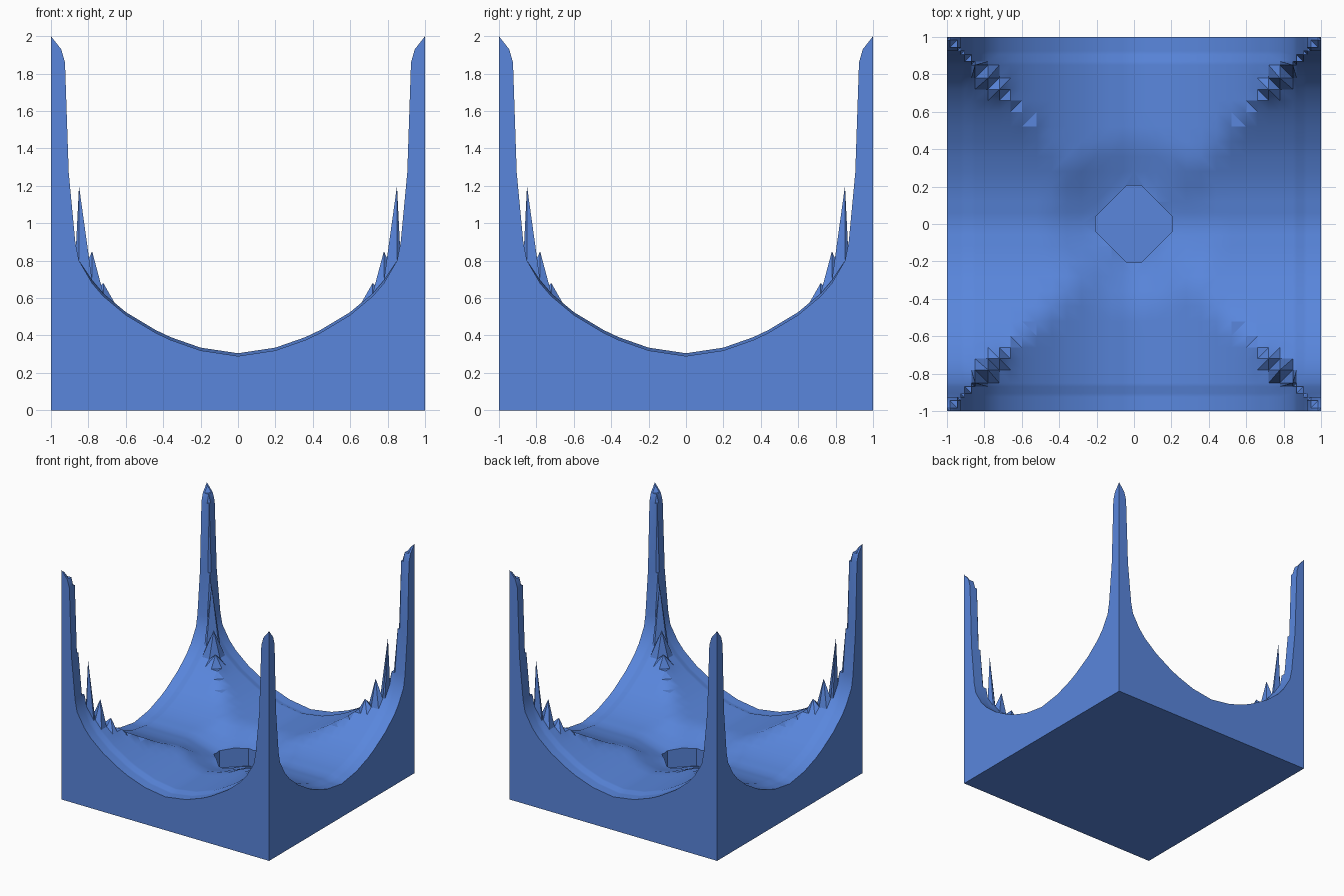
import bpy, bmesh, math

if "Cube" in bpy.data.objects:
    bpy.data.objects.remove(bpy.data.objects["Cube"])

# Height of the channelled top, as a profile of the smaller of |x| and |y|
FLOOR = [(0, .29), (.2, .32), (.4, .39), (.6, .51), (.72, .61), (.78, .68),
         (.85, .80), (.87, .90), (.905, 1.27), (.925, 1.86), (.945, 1.93), (1, 2.0)]
# Raised teeth along the diagonals
RIDGE = {.72: .68, .78: .85, .85: 1.2}


def profile(t):
    for (a, za), (b, zb) in zip(FLOOR, FLOOR[1:]):
        if t <= b:
            return za + (zb - za) * (t - a) / (b - a)
    return FLOOR[-1][1]


def height(x, y):
    a, b = abs(x), abs(y)
    if a == b and a in RIDGE:
        return RIDGE[a]
    z = profile(min(a, b))
    # gentle swell away from the outer edges
    if max(a, b) < .9 and min(a, b) < .8:
        z += .015
    # dip towards the central recess
    r = math.hypot(x, y)
    if r < .45:
        z -= .07 * min(1, (.45 - r) / .24)
    return z


blue = bpy.data.materials.new("plain blue")
blue.diffuse_color = (.10, .24, .72, 1)
blue.use_nodes = True
blue.node_tree.nodes["Principled BSDF"].inputs["Base Color"].default_value = blue.diffuse_color


def make_object(name, bm):
    bmesh.ops.recalc_face_normals(bm, faces=bm.faces)
    me = bpy.data.meshes.new(name)
    bm.to_mesh(me)
    bm.free()
    me.materials.append(blue)
    ob = bpy.data.objects.new(name, me)
    bpy.context.collection.objects.link(ob)
    return ob


# Block with two crossing U-shaped channels and four corner spikes
half = [.06, .12, .2, .28, .36, .44, .52, .6, .66, .72, .78, .85, .87, .905, .925, .945, .985, 1]
coords = [-c for c in reversed(half)] + [0] + half
n = len(coords)
bm = bmesh.new()
grid = [[bm.verts.new((x, y, height(x, y))) for y in coords] for x in coords]
for i in range(n - 1):
    for j in range(n - 1):
        a, b, c, d = grid[i][j], grid[i + 1][j], grid[i + 1][j + 1], grid[i][j + 1]
        if (coords[i] + coords[i + 1]) * (coords[j] + coords[j + 1]) > 0:
            tris = ((a, b, d), (b, c, d))
        else:
            tris = ((a, b, c), (a, c, d))
        for t in tris:
            bm.faces.new(t)
# Side walls and underside
rim = [e for e in bm.edges if e.is_boundary]
out = bmesh.ops.extrude_edge_only(bm, edges=rim)["geom"]
for v in out:
    if isinstance(v, bmesh.types.BMVert):
        v.co.z = 0
bmesh.ops.contextual_create(bm, geom=[e for e in out if isinstance(e, bmesh.types.BMEdge)])
block = make_object("channelled_block", bm)

# Cutter for the four-lobed central recess
bm = bmesh.new()
quarter = [(.205, -.04), (.205, .04), (.13, .115), (.115, .13)]
ring = []
for k in range(4):
    c, s = round(math.cos(k * math.pi / 2)), round(math.sin(k * math.pi / 2))
    ring += [bm.verts.new((x * c - y * s, x * s + y * c, .09)) for x, y in quarter]
face = bm.faces.new(ring)
top = bmesh.ops.extrude_face_region(bm, geom=[face])["geom"]
for v in top:
    if isinstance(v, bmesh.types.BMVert):
        v.co.z = .8
cutter = make_object("recess_cutter", bm)
cutter.hide_render = True

mod = block.modifiers.new("recess", 'BOOLEAN')
mod.operation = 'DIFFERENCE'
mod.solver = 'EXACT'
mod.object = cutter
bpy.context.view_layer.objects.active = block
block.select_set(True)
bpy.ops.object.modifier_apply(modifier=mod.name)
bpy.data.objects.remove(cutter)
bpy.ops.object.shade_smooth_by_angle(angle=math.radians(30))
